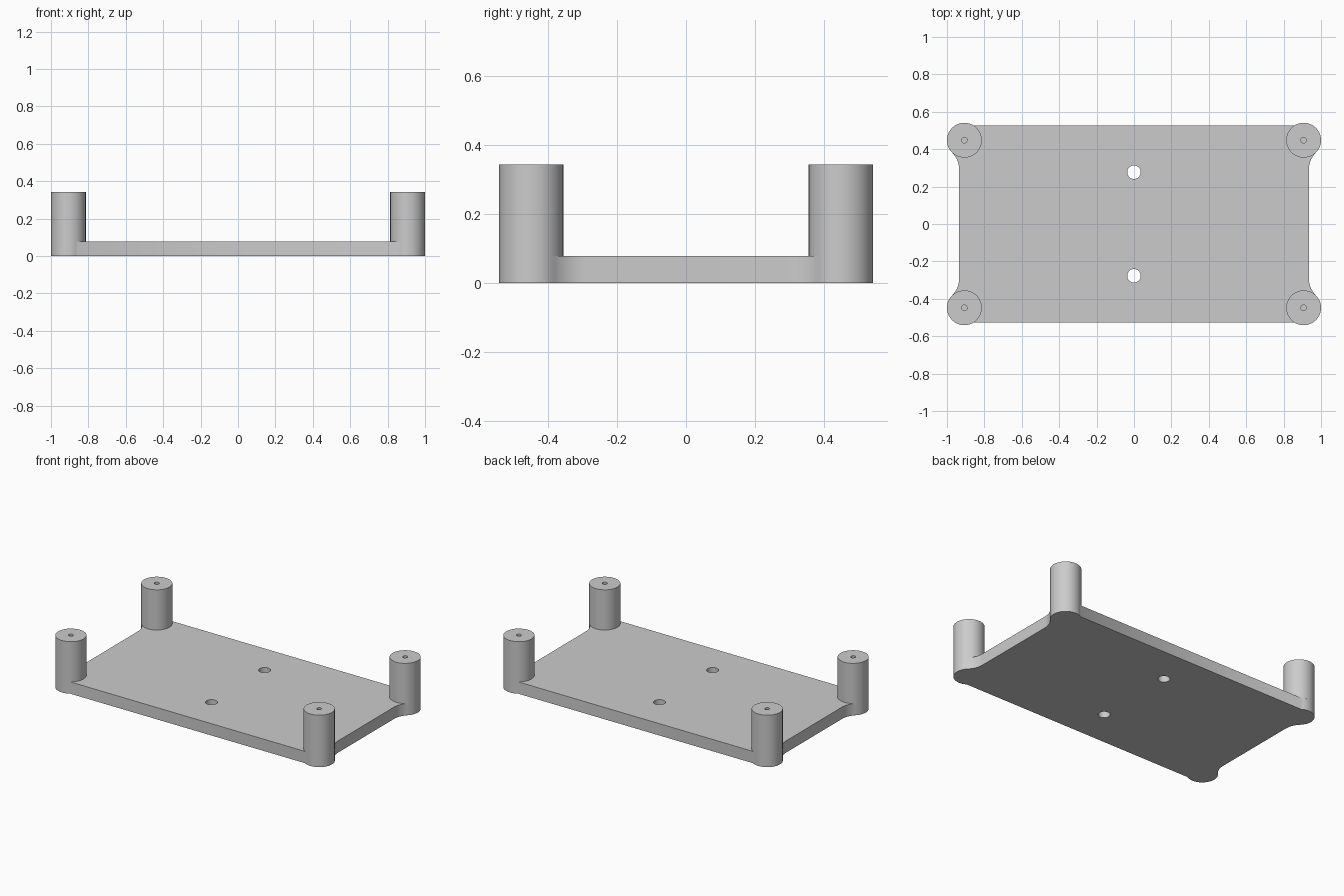
import bpy, bmesh
from math import pi, cos, sin, atan2, sqrt
from mathutils import Matrix

cube = bpy.data.objects.get("Cube")
if cube:
    bpy.data.objects.remove(cube, do_unlink=True)

PLATE_H, POST_H = 0.078, 0.343
EDGE_X, EDGE_Y = 0.935, 0.527
POST_X, POST_Y, POST_R = 0.907, 0.448, 0.093
FILLET_Y = 0.29

grey = bpy.data.materials.new("plain_grey")
grey.use_nodes = True
colour = (0.6, 0.6, 0.6, 1)
grey.diffuse_color = colour
grey.node_tree.nodes["Principled BSDF"].inputs["Base Color"].default_value = colour


def make_object(name, bm):
    bmesh.ops.recalc_face_normals(bm, faces=bm.faces)
    mesh = bpy.data.meshes.new(name)
    bm.to_mesh(mesh)
    bm.free()
    mesh.materials.append(grey)
    obj = bpy.data.objects.new(name, mesh)
    bpy.context.collection.objects.link(obj)
    return obj


def smooth(obj):
    bpy.ops.object.select_all(action='DESELECT')
    obj.select_set(True)
    bpy.context.view_layer.objects.active = obj
    bpy.ops.object.shade_smooth_by_angle(angle=pi / 6)


def arc(cx, cy, r, start, end, n):
    angles = [start + (end - start) * i / n for i in range(n + 1)]
    return [(cx + r * cos(a), cy + r * sin(a)) for a in angles]


# Plate outline: a concave fillet flows into each rounded corner
dx, dy = EDGE_X - POST_X, POST_Y - FILLET_Y
fillet_r = (dx * dx + dy * dy - POST_R ** 2) / (2 * (POST_R - dx))
fillet_x = EDGE_X + fillet_r
meet = atan2(dy, POST_X - fillet_x)
rise = EDGE_Y - POST_Y
stop = atan2(rise, -sqrt(POST_R ** 2 - rise ** 2))
corner = arc(fillet_x, FILLET_Y, fillet_r, pi, meet, 12)
corner += arc(POST_X, POST_Y, POST_R, meet - pi, stop, 28)[1:]

outline = []
for sx, sy in ((1, 1), (-1, 1), (-1, -1), (1, -1)):
    points = corner if sx * sy > 0 else corner[::-1]
    outline += [(sx * x, sy * y) for x, y in points]

bm = bmesh.new()
base = bm.faces.new([bm.verts.new((x, y, 0)) for x, y in outline])
raised = bmesh.ops.extrude_face_region(bm, geom=[base], use_keep_orig=True)
top = [v for v in raised["geom"] if isinstance(v, bmesh.types.BMVert)]
bmesh.ops.translate(bm, verts=top, vec=(0, 0, PLATE_H))
plate = make_object("base_plate", bm)

# Two through holes on the centre line
bm = bmesh.new()
for y in (-0.277, 0.277):
    bmesh.ops.create_cone(bm, cap_ends=True, segments=40, radius1=0.036,
                          radius2=0.036, depth=0.4,
                          matrix=Matrix.Translation((0, y, 0)))
cutter = make_object("hole_cutter", bm)
cutter.hide_render = True
cut = plate.modifiers.new("holes", 'BOOLEAN')
cut.operation = 'DIFFERENCE'
cut.solver = 'EXACT'
cut.object = cutter
bpy.context.view_layer.objects.active = plate
bpy.ops.object.modifier_apply(modifier="holes")
bpy.data.objects.remove(cutter, do_unlink=True)
smooth(plate)


# Corner posts, each with a blind screw hole in the top
def post(name, x, y):
    profile = [(POST_R, PLATE_H), (POST_R, POST_H), (0.015, POST_H),
               (0.015, 0.12), (0, 0.12)]
    bm = bmesh.new()
    verts = [bm.verts.new((r, 0, z)) for r, z in profile]
    edges = [bm.edges.new(pair) for pair in zip(verts, verts[1:])]
    bmesh.ops.spin(bm, geom=verts + edges, cent=(0, 0, 0), axis=(0, 0, 1),
                   angle=2 * pi, steps=64)
    bmesh.ops.remove_doubles(bm, verts=bm.verts, dist=0.0001)
    obj = make_object(name, bm)
    # Open underside: make sure the outer wall faces outwards
    wall = max(obj.data.polygons, key=lambda p: p.center.xy.length)
    if wall.normal.xy.dot(wall.center.xy) < 0:
        obj.data.flip_normals()
    obj.location = (x, y, 0)
    smooth(obj)


for side, sx in (("left", 1), ("right", -1)):
    for end, sy in (("front", -1), ("back", 1)):
        post(f"{end}_{side}_post", sx * POST_X, sy * POST_Y)
